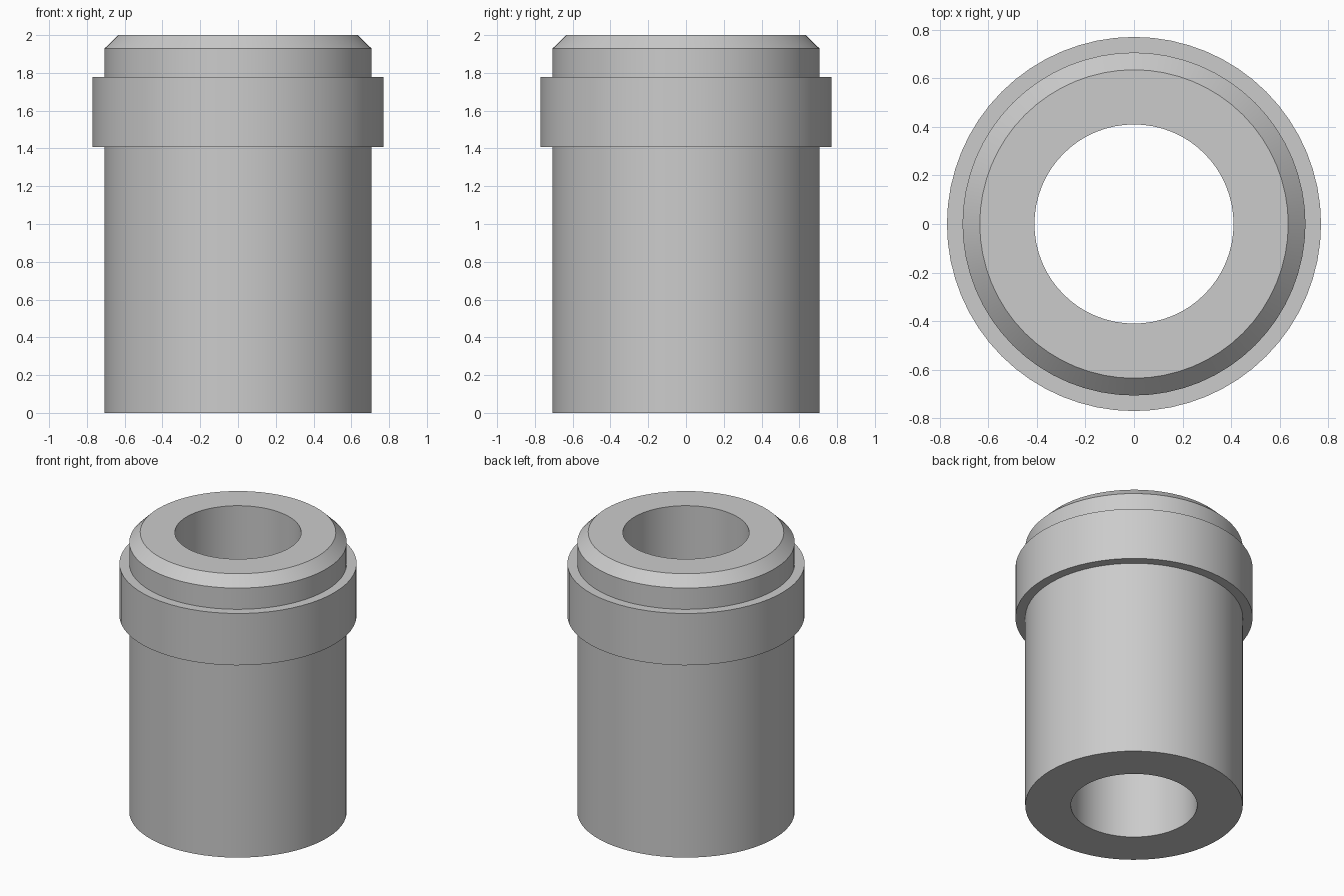
import bpy, bmesh, math

if "Cube" in bpy.data.objects:
    bpy.data.objects.remove(bpy.data.objects["Cube"])

SEGMENTS = 64

# Single plain grey
grey = bpy.data.materials.new("plain_grey")
grey.diffuse_color = (0.6, 0.6, 0.6, 1.0)
grey.use_nodes = True
grey.node_tree.nodes["Principled BSDF"].inputs["Base Color"].default_value = grey.diffuse_color


def lathe(name, profile):
    """Revolve a closed (radius, height) profile around z."""
    bm = bmesh.new()
    rings = []
    for i in range(SEGMENTS):
        a = 2 * math.pi * i / SEGMENTS
        rings.append([bm.verts.new((r * math.cos(a), r * math.sin(a), z))
                      for r, z in profile])
    n = len(profile)
    for i in range(SEGMENTS):
        p, q = rings[i], rings[(i + 1) % SEGMENTS]
        for j in range(n):
            k = (j + 1) % n
            bm.faces.new((p[j], q[j], q[k], p[k]))
    bmesh.ops.recalc_face_normals(bm, faces=bm.faces)
    mesh = bpy.data.meshes.new(name)
    bm.to_mesh(mesh)
    bm.free()
    obj = bpy.data.objects.new(name, mesh)
    bpy.context.collection.objects.link(obj)
    mesh.materials.append(grey)
    bpy.ops.object.select_all(action='DESELECT')
    obj.select_set(True)
    bpy.context.view_layer.objects.active = obj
    bpy.ops.object.shade_smooth_by_angle(angle=math.radians(30))
    return obj


# Bored sleeve with a raised collar and chamfered top rim
lathe("collared_bushing", [
    (0.41, 0.0), (0.706, 0.0),            # flat bottom
    (0.706, 1.407), (0.77, 1.407),        # body up to collar
    (0.77, 1.778), (0.706, 1.778),        # collar
    (0.706, 1.93), (0.635, 2.0),          # neck and chamfer
    (0.41, 2.0),                          # flat top, then bore wall
])
